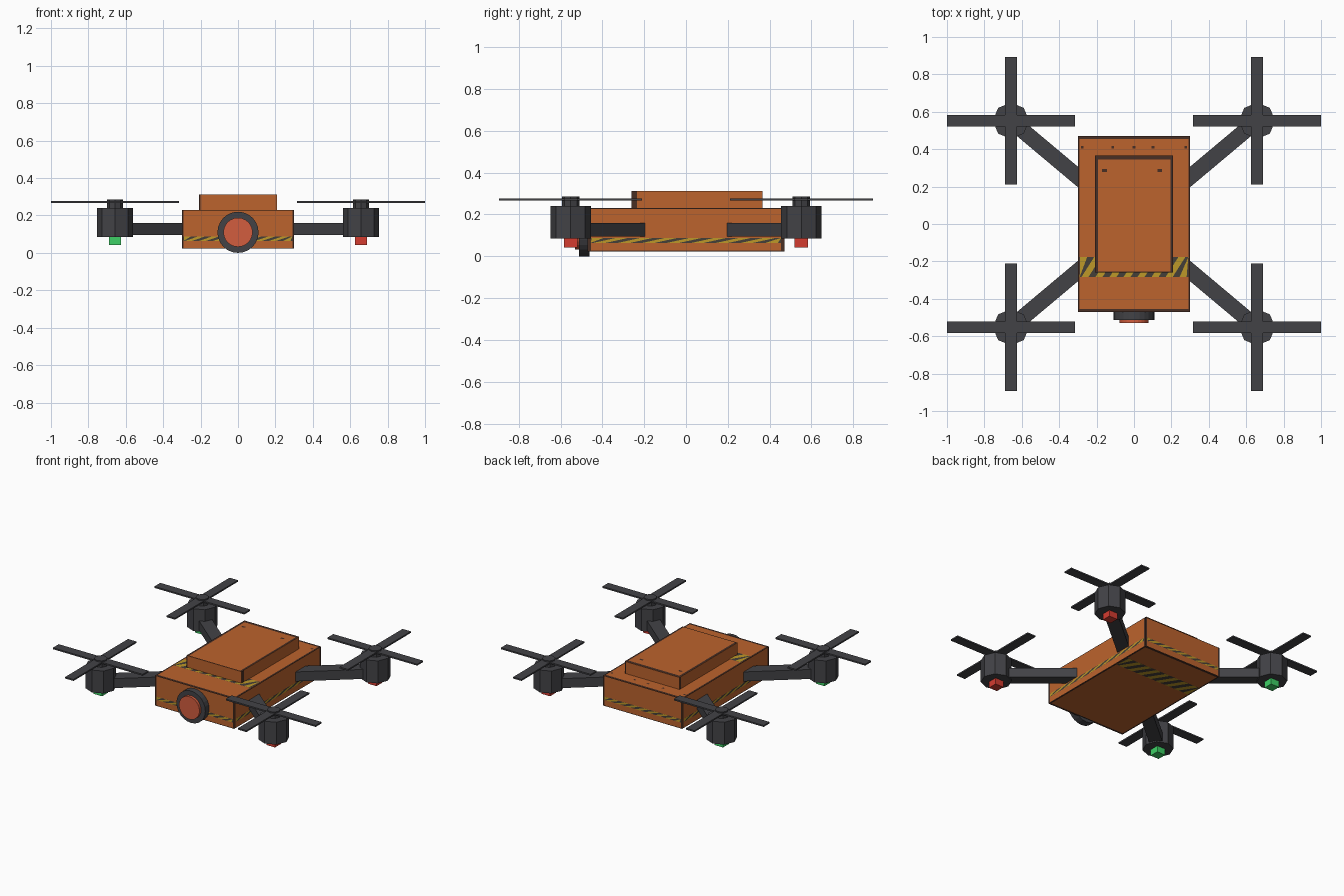
import bpy, bmesh, math
from mathutils import Vector, Matrix

cube = bpy.data.objects.get("Cube")
if cube:
    bpy.data.objects.remove(cube, do_unlink=True)


def srgb(r, g, b):
    return tuple((c / 255 / 12.92) if c < 11 else ((c / 255 + 0.055) / 1.055) ** 2.4 for c in (r, g, b)) + (1,)


def material(name, *rgb):
    m = bpy.data.materials.new(name)
    m.use_nodes = True
    m.diffuse_color = srgb(*rgb)
    m.node_tree.nodes["Principled BSDF"].inputs["Base Color"].default_value = m.diffuse_color
    return m


ORANGE = material("orange_paint", 188, 99, 45)
DARK = material("dark_grey", 66, 66, 70)
EDGE = material("worn_edge_brown", 72, 46, 36)
YELLOW = material("hazard_yellow", 190, 152, 40)
STRIPE = material("hazard_dark", 68, 62, 56)
LENS = material("lens_coral", 210, 93, 62)
RED = material("signal_red", 212, 60, 48)
GREEN = material("signal_green", 62, 208, 102)


def finish(name, bm, *mats):
    me = bpy.data.meshes.new(name)
    bm.to_mesh(me)
    bm.free()
    for m in mats:
        me.materials.append(m)
    ob = bpy.data.objects.new(name, me)
    bpy.context.collection.objects.link(ob)
    return ob


def box(name, lo, hi, mat, turn=0, at=(0, 0, 0)):
    lo, hi = Vector(lo), Vector(hi)
    bm = bmesh.new()
    bmesh.ops.create_cube(bm, size=1)
    for v in bm.verts:
        v.co = (lo + hi) / 2 + v.co * (hi - lo)
    bm.transform(Matrix.Translation(at) @ Matrix.Rotation(turn, 4, "Z"))
    return finish(name, bm, mat)


def cylinder(name, center, radius, depth, sides, mat, axis="Z"):
    bm = bmesh.new()
    bmesh.ops.create_cone(bm, cap_ends=True, segments=sides, radius1=radius, radius2=radius, depth=depth)
    turn = Matrix.Rotation(math.pi / 2, 4, "X") if axis == "Y" else Matrix()
    bm.transform(Matrix.Translation(center) @ turn)
    return finish(name, bm, mat)


def panels(lo, hi):
    """Corner, width vector and height vector of each outward box face."""
    (x0, y0, z0), (x1, y1, z1) = lo, hi
    w, d, h = x1 - x0, y1 - y0, z1 - z0
    rows = {
        "front": ((x0, y0, z0), (w, 0, 0), (0, 0, h)),
        "left": ((x1, y0, z0), (0, d, 0), (0, 0, h)),
        "back": ((x1, y1, z0), (-w, 0, 0), (0, 0, h)),
        "right": ((x0, y1, z0), (0, -d, 0), (0, 0, h)),
        "top": ((x0, y0, z1), (w, 0, 0), (0, d, 0)),
        "bottom": ((x0, y1, z0), (w, 0, 0), (0, -d, 0)),
    }
    return {k: tuple(Vector(p) for p in row) for k, row in rows.items()}


def decal(bm, panel, corners, lift, slot):
    """Paint a polygon given in 0-1 panel coordinates."""
    o, u, v = panel
    n = u.cross(v).normalized() * lift
    face = bm.faces.new([bm.verts.new(o + u * a + v * b + n) for a, b in corners])
    face.material_index = slot


def rect(a0, b0, a1, b1):
    return [(a0, b0), (a1, b0), (a1, b1), (a0, b1)]


def frame(bm, panel, left, right, low, high):
    for r in (rect(0, 0, left, 1), rect(1 - right, 0, 1, 1), rect(0, 0, 1, low), rect(0, 1 - high, 1, 1)):
        decal(bm, panel, r, 0.001, 0)


def hazard_band(bm, panel, low=0.198, high=0.312, count=8):
    decal(bm, panel, rect(0.016, low, 0.984, high), 0.0015, 1)
    step, shear = 1 / count, high - low
    clamp = lambda a: min(max(a, 0.016), 0.984)
    for i in range(-1, count):
        a = (i + 0.25) * step
        b = a + step / 2
        if b + shear > 0.016:
            pts = [(clamp(a), low), (clamp(b), low), (clamp(b + shear), high), (clamp(a + shear), high)]
            decal(bm, panel, pts, 0.0025, 2)


# Body shell and raised hatch
BODY = ((-0.3, -0.47, 0.024), (0.3, 0.47, 0.23))
HATCH = ((-0.208, -0.26, 0.23), (0.208, 0.367, 0.312))
box("body", *BODY, ORANGE)
box("hatch", *HATCH, ORANGE)

# Painted edges and hazard bands on the body
bm = bmesh.new()
for panel in panels(*BODY).values():
    frame(bm, panel, 0.016, 0.016, 0.016, 0.016)
    hazard_band(bm, panel)
top = panels(*BODY)["top"]
for a in (0.04, 0.31, 0.5, 0.67, 0.96):
    decal(bm, top, rect(a - 0.012, 0.93, a + 0.012, 0.945), 0.001, 0)
finish("body_markings", bm, EDGE, STRIPE, YELLOW)

# Painted edges on the hatch
bm = bmesh.new()
for side, panel in panels(*HATCH).items():
    if side == "top":
        frame(bm, panel, 0.036, 0.03, 0.008, 0.034)
        for a in (0.12, 0.83):
            decal(bm, panel, rect(a - 0.03, 0.86, a + 0.03, 0.885), 0.001, 0)
    elif side != "bottom":
        decal(bm, panel, rect(0, 0, 0.04 if side == "left" else 0.02, 1), 0.001, 0)
finish("hatch_markings", bm, EDGE)

# Front camera
cylinder("camera_ring", (0, -0.487, 0.11), 0.11, 0.05, 24, DARK, "Y")
cylinder("camera_lens", (0, -0.505, 0.11), 0.078, 0.05, 24, LENS, "Y")

# Four rotor assemblies
RX, RY = 0.658, 0.552
reach = math.hypot(RX, RY)
for sx, side in ((1, "left"), (-1, "right")):
    for sy, end in ((-1, "front"), (1, "back")):
        tag = f"{end}_{side}"
        x, y = sx * RX, sy * RY
        box("arm_" + tag, (0.25, -0.042, 0.095), (reach, 0.042, 0.16), DARK, math.atan2(y, x))
        cylinder("motor_" + tag, (x, y, 0.163), 0.097, 0.154, 8, DARK)
        cylinder("hub_" + tag, (x, y, 0.262), 0.042, 0.046, 8, DARK)
        box("signal_light_" + tag, (-0.032, -0.032, 0.043), (0.032, 0.032, 0.09),
            RED if sx > 0 else GREEN, 0, (x, y, 0))
        for i in range(2):
            box(f"blade_{i + 1}_{tag}", (-0.342, -0.032, 0.267), (0.342, 0.032, 0.277),
                DARK, i * math.pi / 2, (x, y, 0))
